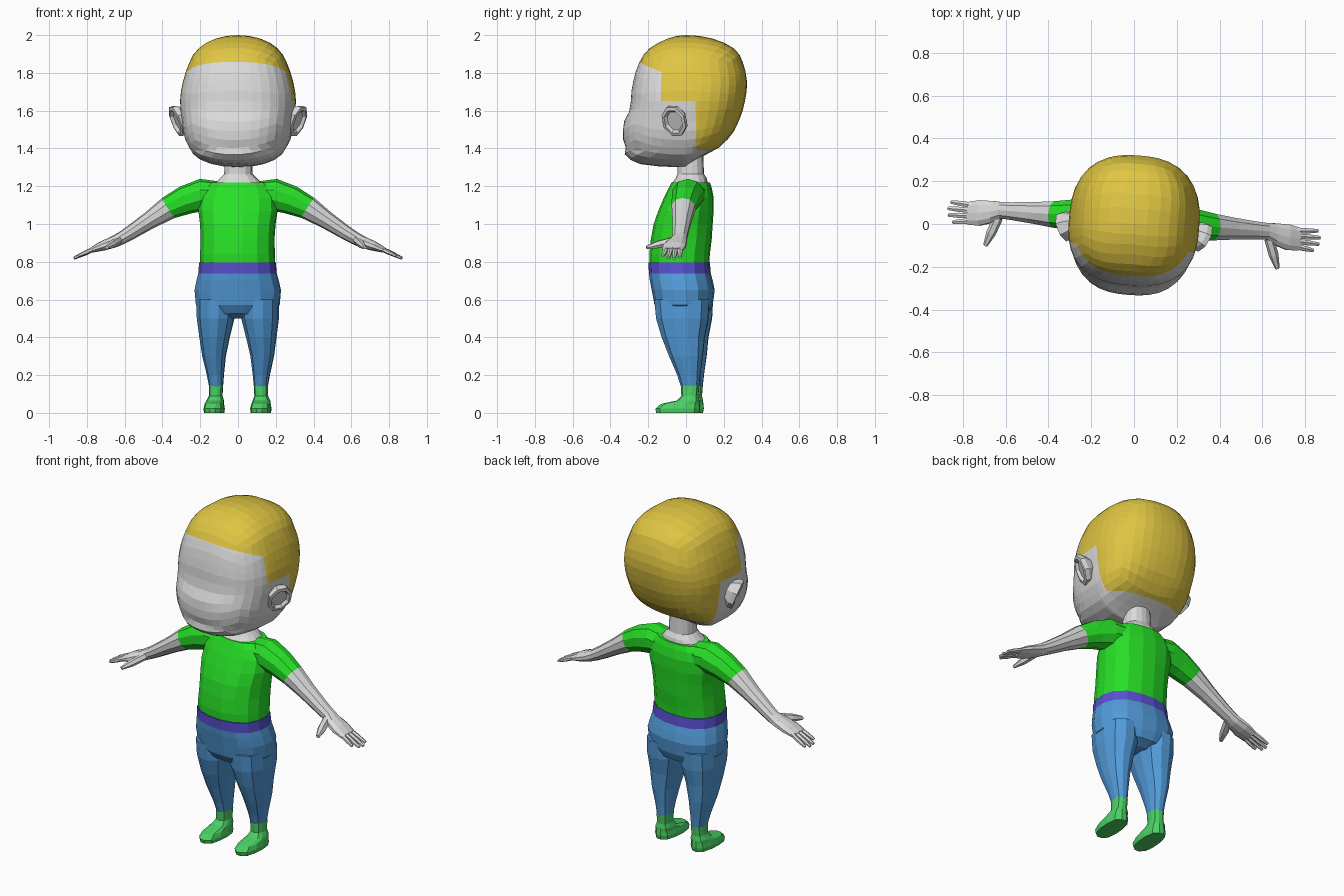
import bpy, bmesh, math
from mathutils import Vector, Matrix

if "Cube" in bpy.data.objects:
    bpy.data.objects.remove(bpy.data.objects["Cube"])

TURN = Matrix.Rotation(math.radians(-4.5), 4, 'Z')   # whole figure turns slightly


def material(name, rgb):
    m = bpy.data.materials.new(name)
    m.diffuse_color = (*rgb, 1)
    m.use_nodes = True
    m.node_tree.nodes["Principled BSDF"].inputs["Base Color"].default_value = m.diffuse_color
    return m


SKIN = material("pale_grey", (0.70, 0.70, 0.70))
HAIR = material("blond", (0.74, 0.56, 0.055))
SHIRT = material("bright_green", (0.02, 0.74, 0.02))
BELT = material("violet", (0.10, 0.08, 0.63))
PANTS = material("denim_blue", (0.085, 0.33, 0.70))
SHOE = material("soft_green", (0.07, 0.64, 0.13))


def finish(name, bm, mats):
    bmesh.ops.recalc_face_normals(bm, faces=bm.faces)
    bm.transform(TURN)
    me = bpy.data.meshes.new(name)
    bm.to_mesh(me)
    bm.free()
    for m in mats:
        me.materials.append(m)
    ob = bpy.data.objects.new(name, me)
    bpy.context.collection.objects.link(ob)
    return ob


def ring(c, a, b, n=16, p=2.4):
    """Rounded-square ring round c with half-axis vectors a and b."""
    pts = []
    for i in range(n):
        t = 2 * math.pi * (i + 0.5) / n
        u, v = math.cos(t), math.sin(t)
        s = (abs(u) ** p + abs(v) ** p) ** (-1 / p)
        pts.append(Vector(c) + Vector(a) * u * s + Vector(b) * v * s)
    return pts


def loft(name, rings, mats, bands=None, side=1):
    """Skin rings together; bands gives the material index of each span."""
    bm = bmesh.new()
    rows = [[bm.verts.new((p.x * side, p.y, p.z)) for p in r] for r in rings]
    n = len(rows[0])
    for k in range(len(rows) - 1):
        for i in range(n):
            j = (i + 1) % n
            f = bm.faces.new((rows[k][i], rows[k][j], rows[k + 1][j], rows[k + 1][i]))
            f.material_index = bands[k] if bands else 0
    bm.faces.new(rows[0]).material_index = bands[0] if bands else 0
    bm.faces.new(rows[-1]).material_index = bands[-1] if bands else 0
    return finish(name, bm, mats)


def level(z, xc, rx, yf, yb, n=16, p=2.4):
    return ring((xc, (yf + yb) / 2, z), (rx, 0, 0), (0, (yb - yf) / 2, 0), n, p)


def lookup(table, z, col):
    for lo, hi in zip(table, table[1:]):
        if z <= hi[0]:
            t = max(0, (z - lo[0]) / (hi[0] - lo[0]))
            return lo[col] + (hi[col] - lo[col]) * t
    return table[-1][col]


# Head: cube sphere pushed to shape; columns are height, width, front, back
HEAD = [(1.30, .46, .90, .02), (1.34, .42, .63, .12), (1.40, .36, .45, .24),
        (1.47, .33, .385, .28), (1.54, .308, .345, .29), (1.59, .305, .304, .30),
        (1.65, .305, .29, .31), (1.75, .303, .29, .335), (1.84, .31, .30, .36),
        (1.93, .345, .32, .42), (2.0, .38, .30, .45)]
bm = bmesh.new()
bmesh.ops.create_cube(bm, size=2)
bmesh.ops.subdivide_edges(bm, edges=bm.edges[:], cuts=9, use_grid_fill=True)
for v in bm.verts:
    d = Vector([math.tan(c * math.pi / 4) for c in v.co]).normalized()
    r = math.hypot(d.x, d.y)
    z = 1.65 + 0.35 * d.z
    s = 1.0
    if r > 1e-5:
        s = (abs(d.x / r) ** 2.6 + abs(d.y / r) ** 2.6) ** (-1 / 2.6)
    depth = lookup(HEAD, z, 2 if d.y < 0 else 3)
    v.co = (d.x * s * lookup(HEAD, z, 1), d.y * s * depth, z)
# Hairline cuts
hairline = (Vector((0, -.25, 1.86)), Vector((0, .40, 1)).normalized())
cuts = [hairline, (Vector((0, -.11, 0)), Vector((0, 1, 0))),
        (Vector((0, .075, 0)), Vector((0, 1, 0))),
        (Vector((0, 0, 1.65)), Vector((0, 0, 1))),
        (Vector((0, 0, 1.39)), Vector((0, 0, 1)))]
for co, no in cuts:
    bmesh.ops.bisect_plane(bm, geom=bm.verts[:] + bm.edges[:] + bm.faces[:],
                           dist=1e-4, plane_co=co, plane_no=no)
for f in bm.faces:
    c = f.calc_center_median()
    brow = (c - hairline[0]).dot(hairline[1]) < 0 and c.y < -.11
    cheek = c.z < 1.65 and c.y < .075
    f.material_index = 0 if brow or cheek or c.z < 1.39 else 1
finish("head", bm, [SKIN, HAIR])

# Neck with wide base
loft("neck", [level(1.17, 0, .13, -.085, .11), level(1.215, 0, .125, -.075, .115),
              level(1.24, 0, .10, -.055, .11), level(1.265, 0, .075, -.045, .095),
              level(1.40, 0, .07, -.045, .09)], [SKIN])

# Shirt body
loft("shirt", [level(*r) for r in [
    (.77, 0, .20, -.19, .12), (.84, 0, .198, -.193, .125), (.92, 0, .195, -.185, .135),
    (1.0, 0, .20, -.17, .14), (1.07, 0, .21, -.145, .145), (1.14, 0, .205, -.115, .145),
    (1.19, 0, .185, -.09, .135), (1.22, 0, .15, -.075, .125)]], [SHIRT])

# Hips and belt
loft("hips", [level(*r) for r in [
    (.50, 0, .10, -.07, .07), (.525, 0, .18, -.135, .12), (.57, 0, .222, -.165, .14),
    (.65, 0, .229, -.18, .15), (.70, 0, .218, -.19, .14), (.737, 0, .208, -.195, .13),
    (.795, 0, .203, -.198, .125)]], [PANTS, BELT], [0, 0, 0, 0, 0, 1])

ARM_DIR = Vector((.83, 0, -.55)).normalized()
ARM_UP = Vector((.55, 0, .83)).normalized()


def arm_ring(x, z, up, wide, n=10, y=.015, lean=1.0):
    a = Vector((0, 0, 1)).lerp(ARM_UP, lean).normalized()
    return ring((x, y, z), (0, wide, 0), a * up, n, 2.2)


for side, tag in ((1, "right"), (-1, "left")):
    # Trouser legs
    loft(tag + "_leg", [level(z, x, rx, f, b, 12) for z, x, rx, f, b in [
        (.60, .118, .10, -.16, .135), (.50, .118, .099, -.15, .13),
        (.40, .124, .08, -.12, .11), (.30, .128, .062, -.08, .10),
        (.20, .122, .045, -.037, .086), (.14, .119, .037, -.018, .08)]], [PANTS], side=side)
    # Shoe with ankle cuff
    loft(tag + "_shoe", [level(z, x, rx, f, b, 12, 2.8) for z, x, rx, f, b in [
        (.145, .119, .037, -.018, .08), (.09, .121, .036, -.015, .075),
        (.065, .123, .046, -.04, .08), (.047, .124, .05, -.125, .083),
        (.022, .124, .055, -.153, .085), (0, .124, .052, -.148, .08)]], [SHOE], side=side)
    # Arm with short sleeve
    loft(tag + "_arm", [
        arm_ring(.10, 1.155, .07, .085, y=.03, lean=0),
        arm_ring(.19, 1.155, .085, .085, y=.025, lean=.3),
        arm_ring(.28, 1.127, .077, .075, y=.02, lean=.7),
        arm_ring(.37, 1.085, .063, .064), arm_ring(.47, 1.02, .047, .052),
        arm_ring(.57, .955, .038, .043), arm_ring(.62, .925, .034, .04),
        arm_ring(.66, .905, .032, .052, y=.005), arm_ring(.72, .883, .027, .062, y=-.005),
        arm_ring(.775, .862, .015, .056, y=-.01)],
        [SKIN, SHIRT], [1, 1, 1, 0, 0, 0, 0, 0, 0], side)

    # Fingers, then thumb
    def finger(name, a, b, r0, r1):
        a, b = Vector(a), Vector(b)
        d = (b - a).normalized()
        u = d.cross(ARM_UP).normalized()
        w = u.cross(d)
        loft(name, [ring(c, u * r, w * r * .85, 6, 2) for c, r in
                    ((a, r0), (a.lerp(b, .55), r0), (b, r1))], [SKIN], side=side)

    for i, tip in enumerate((.845, .868, .872, .86)):
        y = -.05 + i * .027
        finger(f"{tag}_finger_{i + 1}", (.755, y * .9, .872),
               (tip, y * 1.15, .872 - (tip - .755) * .46), .014, .009)
    finger(tag + "_thumb", (.635, -.02, .912), (.685, -.155, .875), .024, .011)

    # Ear: flared dish, leaning out at the top and back
    axis = Vector((.84, -.40, -.36)).normalized()
    up = (Vector((0, 0, 1)) - axis * axis.z).normalized()
    across = axis.cross(up)
    base = Vector((.285, -.02, 1.56))
    loft(tag + "_ear", [ring(base + axis * h, across * r * .82, up * r, 8, 2)
                        for h, r in ((-.02, .05), (.025, .086), (.05, .088),
                                     (.054, .068), (.038, .055))], [SKIN], side=side)
